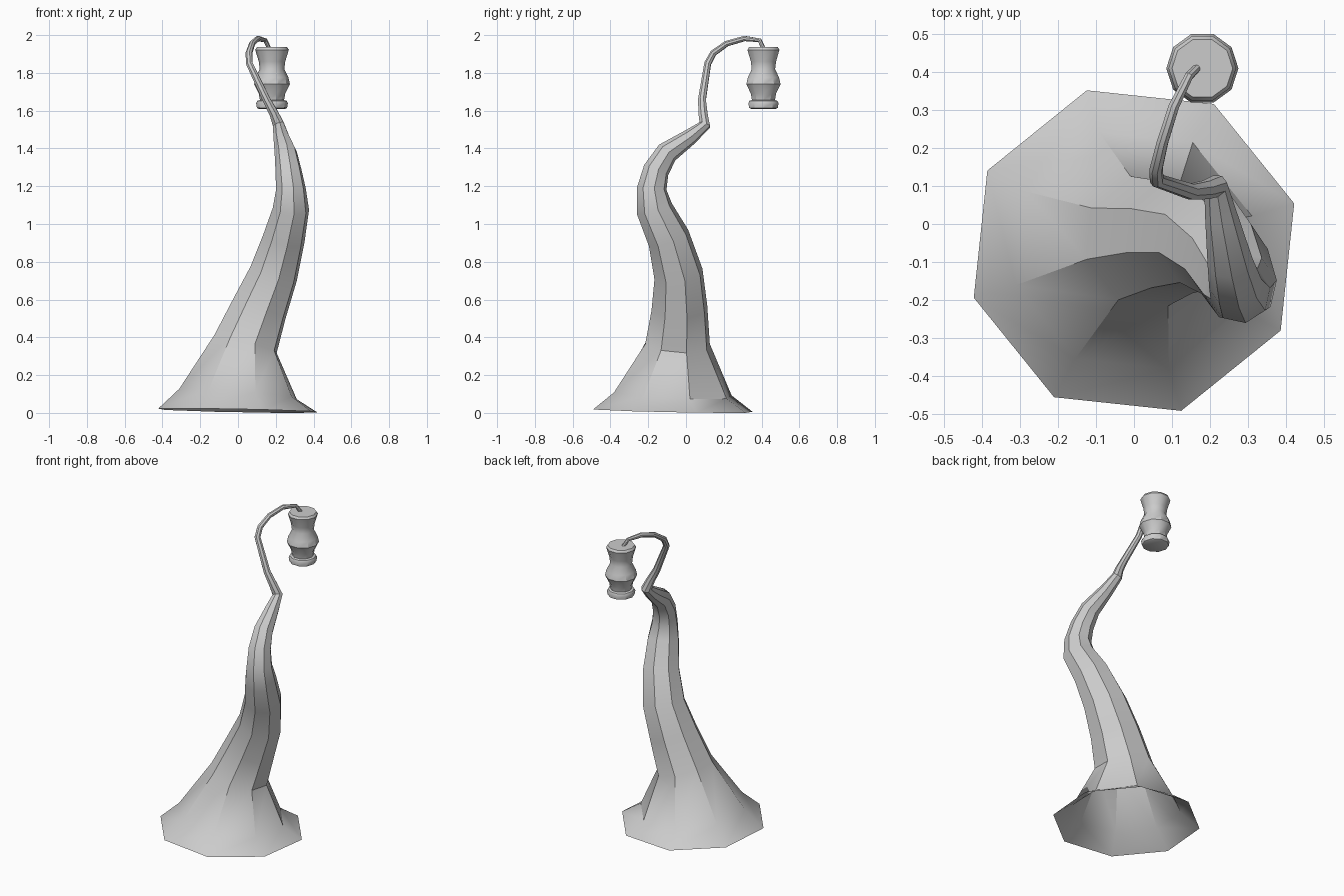
import bpy, bmesh, math
from mathutils import Vector

cube = bpy.data.objects.get("Cube")
if cube:
    bpy.data.objects.remove(cube, do_unlink=True)

grey = bpy.data.materials.new("plain grey")
grey.use_nodes = True
colour = (0.6, 0.6, 0.6, 1)
grey.diffuse_color = colour
grey.node_tree.nodes["Principled BSDF"].inputs["Base Color"].default_value = colour


def skin_rings(name, rings, cap_start, cap_end):
    """Join rings of points into a tube and cap the chosen ends."""
    bm = bmesh.new()
    loops = [[bm.verts.new(p) for p in ring] for ring in rings]
    n = len(loops[0])
    for low, high in zip(loops, loops[1:]):
        for i in range(n):
            j = (i + 1) % n
            bm.faces.new((low[i], low[j], high[j], high[i]))
    if cap_start:
        bm.faces.new(loops[0][::-1])
    if cap_end:
        bm.faces.new(loops[-1])
    mesh = bpy.data.meshes.new(name)
    bm.to_mesh(mesh)
    bm.free()
    mesh.materials.append(grey)
    obj = bpy.data.objects.new(name, mesh)
    bpy.context.collection.objects.link(obj)
    bpy.ops.object.select_all(action='DESELECT')
    obj.select_set(True)
    bpy.context.view_layer.objects.active = obj
    bpy.ops.object.shade_smooth_by_angle(angle=math.radians(35))
    return obj


def sweep(path, sides, phase, first_tangent):
    """Octagon rings carried along a bending path without twisting."""
    points = [Vector(p[:3]) for p in path]
    steps = [(b - a).normalized() for a, b in zip(points, points[1:])]
    tangents = [first_tangent.normalized()]
    tangents += [(a + b).normalized() for a, b in zip(steps, steps[1:])]
    tangents.append(steps[-1])
    previous, side, rings = Vector((0, 0, 1)), Vector((1, 0, 0)), []
    for centre, tangent, p in zip(points, tangents, path):
        side = previous.rotation_difference(tangent) @ side
        other = tangent.cross(side)
        previous = tangent
        angles = [phase + math.tau * i / sides for i in range(sides)]
        rings.append([centre + p[3] * (side * math.cos(a) + other * math.sin(a))
                      for a in angles])
    return rings


# Flared, open-bottomed post that bends over into a thin hook: x, y, z, radius
post_path = [
    (0, -.07, .012, .44), (0, -.07, .1, .325), (.04, -.045, .365, .178),
    (.115, -.035, .555, .153), (.188, -.04, .735, .133),
    (.243, -.092, .925, .114), (.28, -.167, 1.08, .098),
    (.28, -.182, 1.185, .08), (.267, -.158, 1.285, .07),
    (.253, -.1, 1.378, .06), (.23, .02, 1.46, .043),
    (.215, .1, 1.525, .032), (.19, .09, 1.585, .026),
    (.15, .085, 1.66, .022), (.06, .115, 1.85, .019),
    (.058, .145, 1.905, .018), (.075, .215, 1.955, .016),
    (.105, .31, 1.982, .015), (.145, .39, 1.972, .012),
    (.165, .41, 1.93, .011),
]
skin_rings("bent_post", sweep(post_path, 8, math.radians(16.4), Vector((.02, .02, 1))),
           False, True)

# Ten-sided hanging lantern: radius, height
lantern_profile = [
    (.07, 1.61), (.08, 1.615), (.084, 1.64), (.078, 1.652), (.064, 1.656),
    (.07, 1.69), (.095, 1.74), (.087, 1.775), (.065, 1.82), (.07, 1.86),
    (.089, 1.922), (.08, 1.936),
]
lantern = [[Vector((.18 + r * math.cos(math.tau * i / 10),
                    .41 + r * math.sin(math.tau * i / 10), z)) for i in range(10)]
           for r, z in lantern_profile]
skin_rings("lantern", lantern, True, True)
